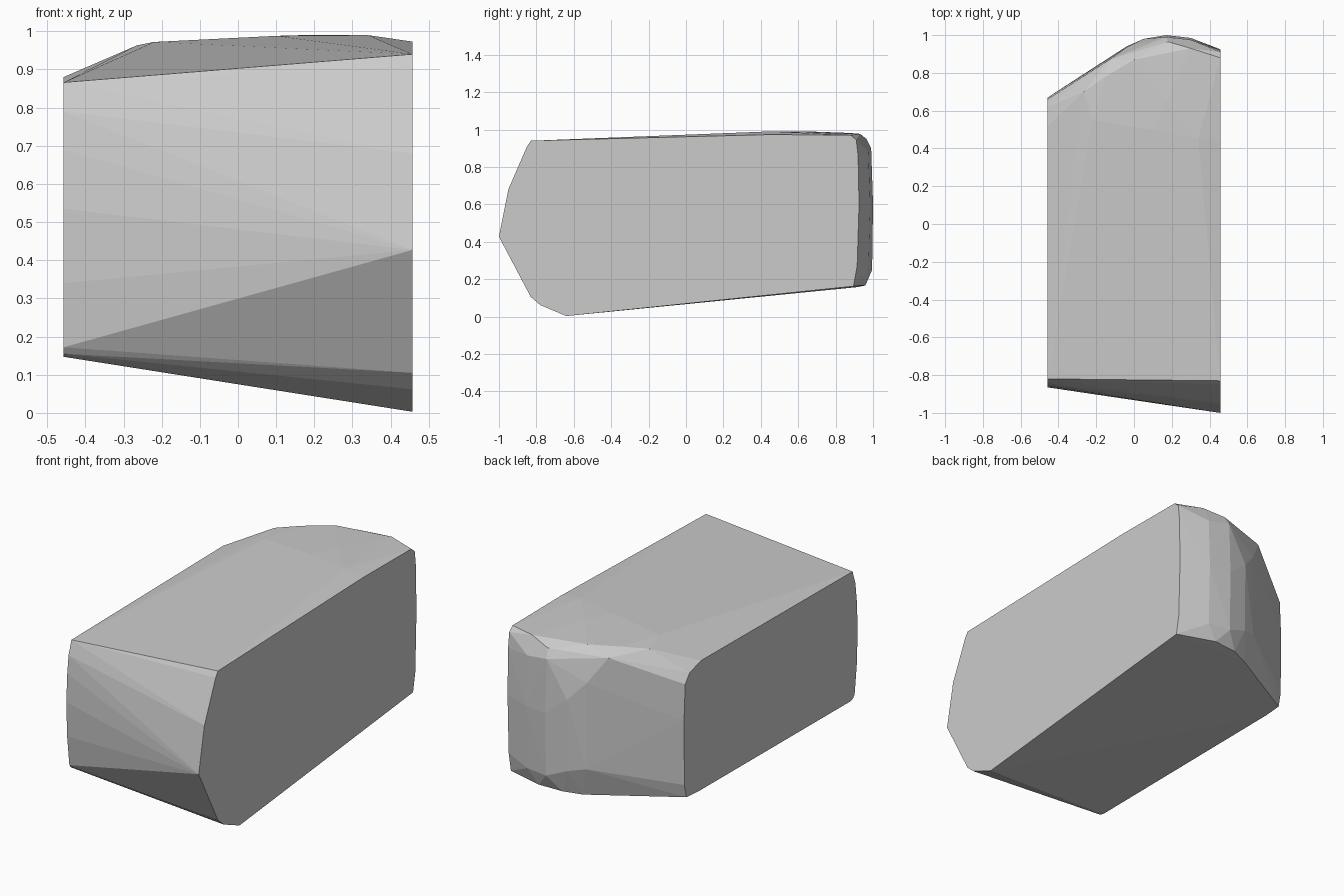
import bpy, bmesh

if "Cube" in bpy.data.objects:
    bpy.data.objects.remove(bpy.data.objects["Cube"])

H = 0.457  # half width

# Flat end outlines as (y, z)
left_end = [(-.82, .866), (-.845, .79), (-.857, .69), (-.865, .535), (-.858, .34),
            (-.838, .172), (-.825, .155), (-.80, .147), (.55, .157), (.65, .165),
            (.667, .24), (.67, .60), (.66, .80), (.62, .85), (.52, .88)]
right_end = [(-.83, .94), (-.85, .91), (-.95, .68), (-1, .427), (-.83, .105),
             (-.78, .062), (-.64, .003), (.895, .162), (.915, .27), (.925, .60),
             (.92, .86), (.91, .945), (.88, .97), (.45, .973)]

# Bulging crown, rounded back and lower back edge as (x, y, z)
crown = [(-.265, .70, .963), (-.22, .55, .972), (-.15, .78, .975), (.10, .50, .988),
         (.34, .45, .99), (.17, .65, .99), (0, .87, .982), (.30, .93, .977)]
back = [(-.13, .87, .94), (-.04, .935, .80), (-.04, .94, .32), (.05, .98, .70),
        (.05, .975, .30), (.17, .99, .90), (.17, 1, .60), (.17, .995, .25),
        (.30, .985, .60), (.30, .975, .88), (.30, .975, .25), (.18, .965, .95)]
back_foot = [(0, .91, .157), (.10, .95, .164), (.24, .96, .168)]

points = ([(-H, y, z) for y, z in left_end] + [(H, y, z) for y, z in right_end]
          + crown + back + back_foot)

# Wrap everything in one faceted convex skin
bm = bmesh.new()
for p in points:
    bm.verts.new(p)
hull = bmesh.ops.convex_hull(bm, input=bm.verts[:])
loose = {v for v in hull["geom_interior"] + hull["geom_unused"]
         if isinstance(v, bmesh.types.BMVert) and not v.link_faces}
bmesh.ops.delete(bm, geom=list(loose), context='VERTS')
bmesh.ops.dissolve_limit(bm, angle_limit=0.005, verts=bm.verts[:], edges=bm.edges[:])
bmesh.ops.recalc_face_normals(bm, faces=bm.faces[:])

mesh = bpy.data.meshes.new("faceted_block")
bm.to_mesh(mesh)
bm.free()

grey = bpy.data.materials.new("plain grey")
grey.diffuse_color = (.6, .6, .6, 1)
grey.use_nodes = True
grey.node_tree.nodes["Principled BSDF"].inputs["Base Color"].default_value = grey.diffuse_color
mesh.materials.append(grey)
block = bpy.data.objects.new("faceted_block", mesh)
bpy.context.collection.objects.link(block)
